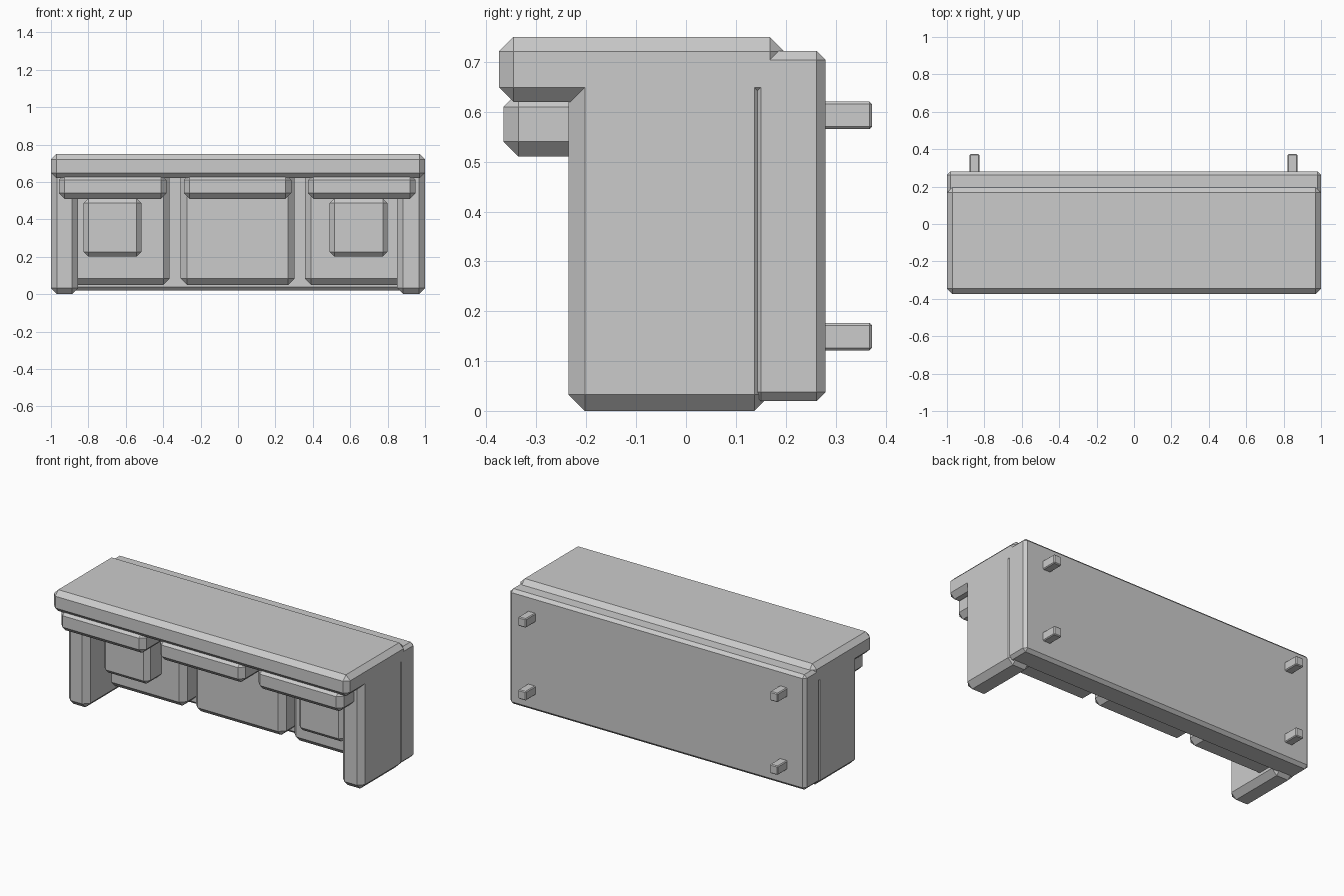
import bpy
import bmesh

cube = bpy.data.objects.get("Cube")
if cube:
    bpy.data.objects.remove(cube, do_unlink=True)

grey = bpy.data.materials.new("plain grey")
grey.use_nodes = True
colour = (0.6, 0.6, 0.6, 1.0)
grey.diffuse_color = colour
grey.node_tree.nodes["Principled BSDF"].inputs["Base Color"].default_value = colour


def block(name, xs, ys, zs, chamfer):
    """Box between the given limits with a flat chamfer on every edge."""
    lo, hi = zip(xs, ys, zs)
    bm = bmesh.new()
    bmesh.ops.create_cube(bm, size=1)
    for v in bm.verts:
        v.co = [a if c < 0 else b for c, a, b in zip(v.co, lo, hi)]
    bmesh.ops.bevel(bm, geom=bm.edges[:], offset=chamfer, offset_type='OFFSET',
                    segments=1, profile=0.5, affect='EDGES')
    mesh = bpy.data.meshes.new(name)
    bm.to_mesh(mesh)
    bm.free()
    mesh.materials.append(grey)
    obj = bpy.data.objects.new(name, mesh)
    bpy.context.collection.objects.link(obj)
    return obj


def around(centre, width):
    return centre - width / 2, centre + width / 2


# Main carcass: back slab and overhanging top
block("back_slab", (-1, 1), (0.132, 0.28), (0.02, 0.722), 0.018)
block("top_slab", (-1, 1), (-0.375, 0.197), (0.62, 0.75), 0.029)

# Side walls
block("right_wall", (-1, -0.855), (-0.236, 0.17), (0, 0.7), 0.033)
block("left_wall", (0.85, 1), (-0.236, 0.17), (0, 0.7), 0.033)

# Front panels, each with a ledge under the top
for side, x in (("right", -0.67), ("middle", -0.0025), ("left", 0.662)):
    block(side + "_panel", around(x, 0.61), (0, 0.2), (0.05, 0.69), 0.034)
    block(side + "_ledge", around(x, 0.575), (-0.366, 0.05), (0.51, 0.64), 0.03)

# Raised square doors on the outer panels
for side, x in (("right", -0.671), ("left", 0.645)):
    block(side + "_door", around(x, 0.31), (-0.135, 0.05), (0.2, 0.512), 0.026)

# Rear pegs
for side, x in (("right", -0.853), ("left", 0.847)):
    for level, z in (("lower", 0.149), ("upper", 0.593)):
        block(f"{level}_{side}_peg", around(x, 0.053), (0.24, 0.373), around(z, 0.055), 0.005)
